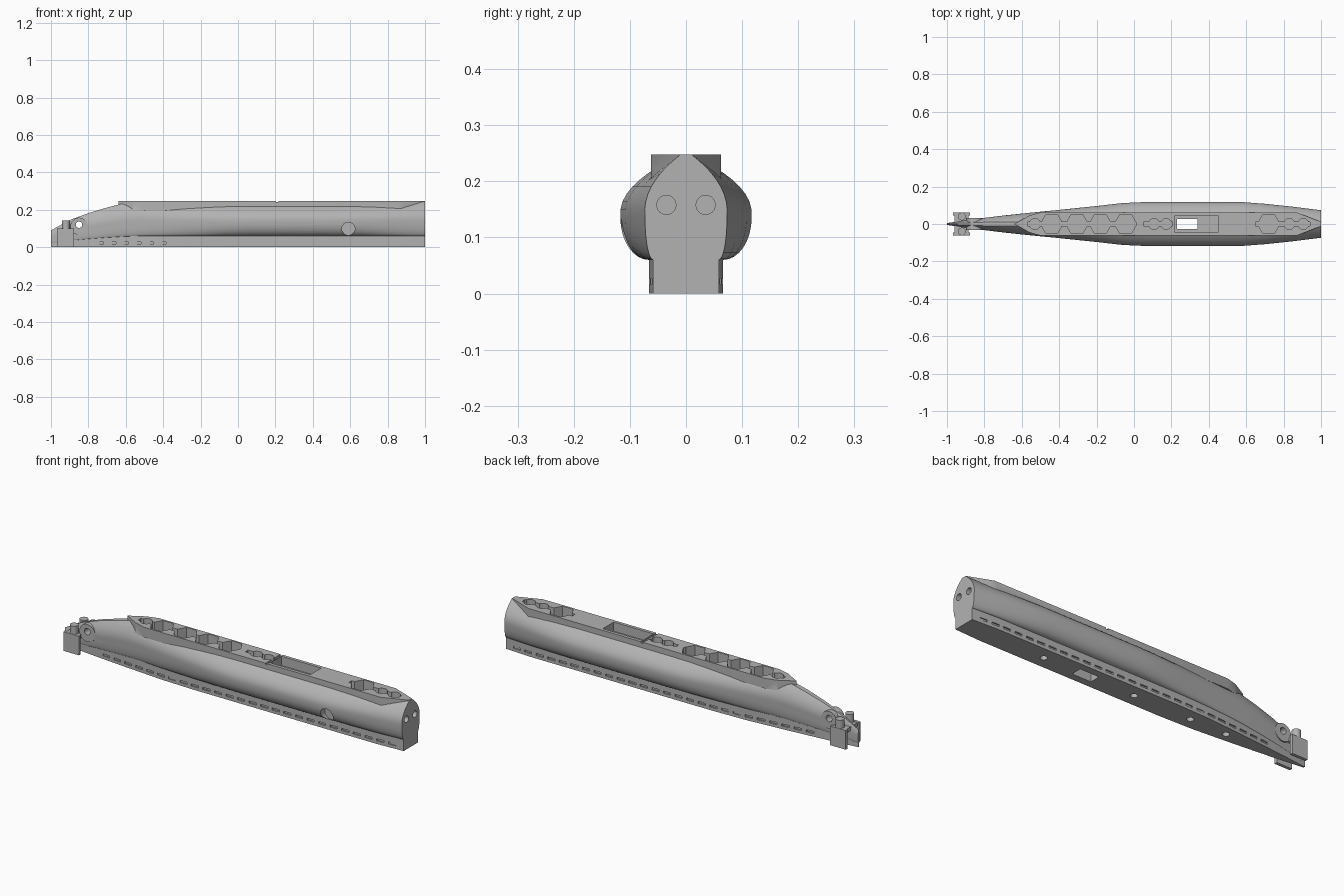
import bpy, bmesh, math
from mathutils import Matrix, Vector

cube = bpy.data.objects.get("Cube")
if cube:
    bpy.data.objects.remove(cube, do_unlink=True)

grey = bpy.data.materials.new("matte grey")
grey.use_nodes = True
grey.diffuse_color = (0.45, 0.45, 0.45, 1)
grey.node_tree.nodes["Principled BSDF"].inputs["Base Color"].default_value = grey.diffuse_color


def finish(name, bm):
    bmesh.ops.recalc_face_normals(bm, faces=bm.faces)
    mesh = bpy.data.meshes.new(name)
    bm.to_mesh(mesh)
    bm.free()
    mesh.materials.append(grey)
    obj = bpy.data.objects.new(name, mesh)
    bpy.context.collection.objects.link(obj)
    return obj


def add_box(bm, lo, hi):
    lo, hi = Vector(lo), Vector(hi)
    bmesh.ops.create_cube(bm, size=1, matrix=Matrix.Translation((lo + hi) / 2)
                          @ Matrix.Diagonal((*(hi - lo), 1)))


def box(name, lo, hi):
    bm = bmesh.new()
    add_box(bm, lo, hi)
    return finish(name, bm)


def rod(name, start, end, radius, sides=32):
    start, end = Vector(start), Vector(end)
    axis = end - start
    bm = bmesh.new()
    bmesh.ops.create_cone(bm, cap_ends=True, segments=sides, radius1=radius, radius2=radius,
                          depth=axis.length, matrix=Matrix.Translation((start + end) / 2)
                          @ axis.to_track_quat("Z", "Y").to_matrix().to_4x4())
    return finish(name, bm)


def prism(name, outline, z0, z1):
    bm = bmesh.new()
    face = bm.faces.new([bm.verts.new((x, y, z0)) for x, y in outline])
    top = bmesh.ops.extrude_face_region(bm, geom=[face])["geom"]
    bmesh.ops.translate(bm, vec=(0, 0, z1 - z0),
                        verts=[v for v in top if isinstance(v, bmesh.types.BMVert)])
    return finish(name, bm)


def combine(target, tool, operation="DIFFERENCE"):
    tool.hide_render = True
    mod = target.modifiers.new("shape", "BOOLEAN")
    mod.object, mod.operation, mod.solver = tool, operation, "EXACT"
    bpy.context.view_layer.objects.active = target
    bpy.ops.object.modifier_apply(modifier=mod.name)
    bpy.data.objects.remove(tool, do_unlink=True)


def smooth(obj):
    bpy.ops.object.select_all(action="DESELECT")
    obj.select_set(True)
    bpy.context.view_layer.objects.active = obj
    bpy.ops.object.shade_smooth_by_angle(angle=math.radians(28))


# Hull stations: position, half width, crest height
STATIONS = [(-1, .005, .09), (-.9, .019, .145), (-.8, .032, .182), (-.7, .044, .212),
            (-.6, .055, .237), (-.53, .062, .246), (-.4, .075, .246), (-.2, .096, .246),
            (-.06, .112, .246), (.05, .117, .246), (.58, .117, .246), (.7, .108, .246),
            (.85, .092, .246), (1, .073, .246)]


def section(x, width, crest):
    scale = crest / .246
    middle, crease = .135 * scale, .06 * scale
    base = min(.066, width * .8)
    tip = min(.012, width * .3)
    side = [(base, 0)]
    for i in range(9):
        a = i / 8 * math.pi / 2
        side.append((base + (width - base) * math.sin(a), middle - (middle - crease) * math.cos(a)))
    for i in range(1, 13):
        u = math.sin(i / 12 * math.pi / 2)
        side.append((width * (1 - u ** 2.1) + tip * u, middle + (crest - middle) * u))
    return [(x, y, z) for y, z in side] + [(x, -y, z) for y, z in reversed(side)]


# Loft the hull
bm = bmesh.new()
rings = [[bm.verts.new(p) for p in section(*s)] for s in STATIONS]
for a, b in zip(rings, rings[1:]):
    for i in range(len(a)):
        j = (i + 1) % len(a)
        bm.faces.new((a[i], a[j], b[j], b[i]))
bm.faces.new(rings[0])
bm.faces.new(rings[-1])
hull = finish("hull", bm)

# Flat deck with pointed nose and chamfered stern
half = [(-.56, .045), (-.5, .062), (.87, .062), (.998, .012)]
outline = [(-.64, 0)] + half + [(x, -y) for x, y in reversed(half)]
combine(hull, prism("deck", outline, .195, .248), "UNION")

# Round bow bosses
combine(hull, rod("boss", (-.85, -.032, .112), (-.85, .032, .112), .046), "UNION")

# Deck pockets: hexagons, circles and linking channels
FLOOR, ABOVE = .185, .3
for x in (-.44, -.305, -.18, -.045, .72):
    hexagon = [(x + .06 * math.cos(k * math.pi / 3), .06 * math.sin(k * math.pi / 3))
               for k in range(6)]
    combine(hull, prism("hex_cutter", hexagon, FLOOR, ABOVE))
for x in (-.53, .107, .172, .83, .905):
    combine(hull, rod("round_cutter", (x, 0, FLOOR + .001), (x, 0, ABOVE), .029))
for x0, x1 in ((-.57, .01), (.05, .205), (.65, .94)):
    combine(hull, box("channel_cutter", (x0, -.012, FLOOR + .002), (x1, .012, ABOVE)))

# Rectangular well, its opening through the bottom, and a narrow cross slit
combine(hull, box("well_cutter", (.22, -.045, .2), (.45, .045, ABOVE)))
combine(hull, box("opening_cutter", (.23, -.028, -.1), (.34, .028, ABOVE)))
combine(hull, box("slit_cutter", (.203, -.1, .241), (.216, .1, ABOVE)))

# Side scoop, bow eyelet, stern sockets and underside sockets
combine(hull, rod("scoop_cutter", (.59, -.2, .098), (.59, -.075, .098), .035))
combine(hull, rod("eyelet_cutter", (-.85, -.2, .12), (-.85, .2, .12), .017))
for y in (-.035, .035):
    combine(hull, rod("stern_cutter", (.94, y, .158), (1.1, y, .158), .017))
for x in (.53, 0, -.33, -.54):
    combine(hull, rod("under_cutter", (x, 0, -.1), (x, 0, .04), .017))

# Rows of shallow slots along the base walls
bm = bmesh.new()
for i in range(26):
    x = -.74 + i * .067
    for (x0, w0, _), (x1, w1, _) in zip(STATIONS, STATIONS[1:]):
        if x0 <= x < x1:
            width = w0 + (w1 - w0) * (x - x0) / (x1 - x0)
    wall = min(.066, width * .8)
    for side in (-1, 1):
        ys = sorted((side * (wall - .008), side * (wall + .006)))
        add_box(bm, (x - .021, ys[0], .016), (x + .021, ys[1], .027))
combine(hull, finish("slot_cutter", bm))
smooth(hull)

# Bow plates carried on a cross arm, each with a peg
box("bow_arm", (-.96, -.05, .078), (-.885, .05, .098))
for side, label in ((1, "left"), (-1, "right")):
    ys = sorted((side * .046, side * .062))
    box(label + "_bow_plate", (-.968, ys[0], 0), (-.878, ys[1], .1))
    peg = rod(label + "_bow_peg", (-.92, side * .04, .09), (-.92, side * .04, .142), .021)
    smooth(peg)
